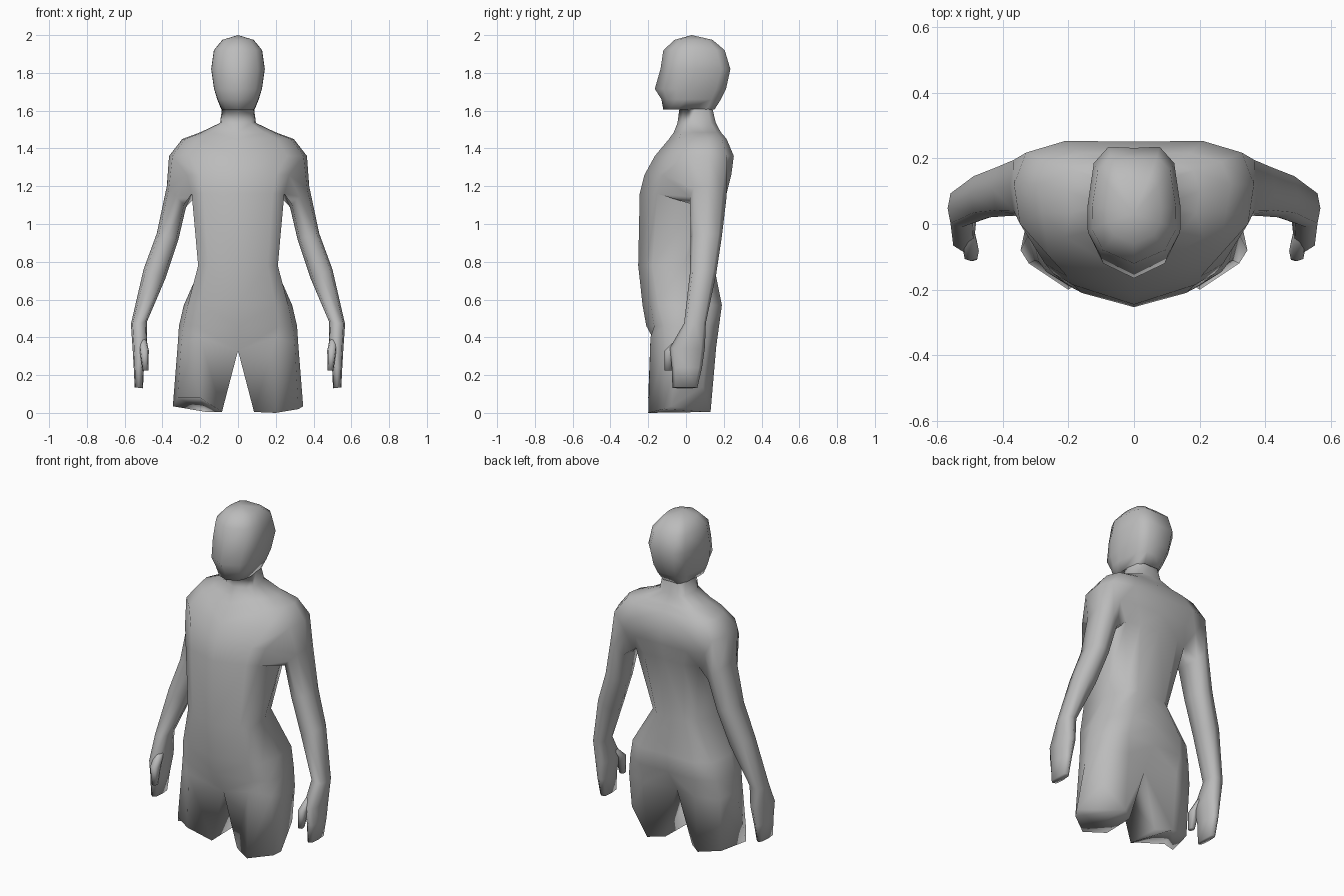
import bpy, bmesh, math
from mathutils import Matrix

if "Cube" in bpy.data.objects:
    bpy.data.objects.remove(bpy.data.objects["Cube"], do_unlink=True)

grey = bpy.data.materials.new("plain grey")
grey.use_nodes = True
GREY = (0.5, 0.5, 0.5, 1)
grey.diffuse_color = GREY
grey.node_tree.nodes["Principled BSDF"].inputs["Base Color"].default_value = GREY

# Trunk, neck and head levels:
# z, half width, front y, side y, back y, front corner fullness, back width share
LEVELS = [
    (.46, .305, -.21, -.02, .175, .5, 1.05), (.57, .28, -.23, -.02, .19, .6, 1.05),
    (.78, .222, -.253, -.02, .148, .68, .75), (1.16, .258, -.245, .09, .215, .72, .9),
    (1.26, .285, -.22, .11, .24, .7, 1.05), (1.36, .365, -.165, .12, .253, .42, 1),
    (1.45, .295, -.09, .12, .215, .4, 1), (1.485, .2, -.065, .1, .185, .4, 1),
    (1.535, .095, -.045, .06, .158, .4, 1), (1.61, .085, -.035, .05, .14, .4, 1),
    (1.605, .09, -.12, 0, .15, .4, .95), (1.66, .113, -.13, 0, .185, .4, .95),
    (1.715, .132, -.165, .02, .212, .38, .92), (1.82, .148, -.135, .05, .235, .4, .92),
    (1.92, .133, -.12, .05, .205, .4, .92), (1.975, .085, -.06, .05, .14, .4, .95)]
ARM_ROW = 5          # first of the two level gaps that open into the arm

# Thigh outlines, front inside round to back inside
HIP = [(0, -.14, .33), (.2, -.188, .4), (.3, -.11, .37), (.32, -.03, .35),
       (.305, .11, .35), (.17, .16, .35), (0, .09, .33)]
THIGH_END = [(.085, -.13, .005), (.2, -.2, 0), (.32, -.12, .02), (.345, -.08, .035),
             (.3, .09, .03), (.17, .13, .005), (.09, .07, .005)]

# Arm and hand loops: outer x, z, inner x, z, front y, back y
ARM = [(.377, 1.2, .275, 1.09, .02, .215), (.43, .95, .315, .92, .025, .19),
       (.5, .76, .385, .71, .02, .16), (.567, .47, .483, .48, -.01, .105),
       (.558, .34, .48, .35, -.085, .1), (.552, .24, .498, .24, -.075, .085),
       (.547, .135, .503, .13, -.072, .06)]
THUMB = [(.525, .41, .49, .41, -.03, .02), (.52, .33, .472, .33, -.113, -.05),
         (.505, .225, .475, .225, -.113, -.075)]


def trunk_ring(bm, z, w, front, side, back, corner, rear):
    # Half cross-section: (share of width, share of depth) from front to back
    section = [(0, -1), (.71, -.68 - .2 * corner), (.95, -corner), ((1 + rear) / 2, 0),
               (.9 * rear, .73), (.57 * rear, 1), (0, .98)]
    ring = []
    for fx, fy in section:
        y = side + fy * ((side - front) if fy < 0 else (back - side))
        ring.append(bm.verts.new((fx * w, y, z)))
    return ring


def limb_ring(bm, ox, oz, ix, iz, front, back):
    # Eight points from the outer side, round the back, to the front
    ring = []
    for i in range(8):
        a = i * math.pi / 4
        k = 1.12 if i % 2 else 1
        u, v = (1 + k * math.cos(a)) / 2, (1 + k * math.sin(a)) / 2
        ring.append(bm.verts.new((ix + (ox - ix) * u, front + (back - front) * v,
                                  iz + (oz - iz) * u)))
    return ring


def skin(bm, a, b, closed=False):
    n = len(a)
    for i in range(n if closed else n - 1):
        j = (i + 1) % n
        bm.faces.new((a[i], a[j], b[j], b[i]))


def mirror(bm):
    # Copy to the other side and weld the middle
    bmesh.ops.mirror(bm, geom=bm.verts[:] + bm.edges[:] + bm.faces[:],
                     matrix=Matrix.Identity(4), merge_dist=.0005, axis='X')
    bmesh.ops.remove_doubles(bm, verts=bm.verts[:], dist=.0005)


def finish(bm, name):
    bmesh.ops.recalc_face_normals(bm, faces=bm.faces[:])
    mesh = bpy.data.meshes.new(name)
    bm.to_mesh(mesh)
    bm.free()
    mesh.materials.append(grey)
    obj = bpy.data.objects.new(name, mesh)
    bpy.context.collection.objects.link(obj)
    bpy.ops.object.select_all(action='DESELECT')
    obj.select_set(True)
    bpy.context.view_layer.objects.active = obj
    bpy.ops.object.shade_smooth_by_angle(angle=math.radians(120))


# Body: thighs, trunk, neck and head in one skin
bm = bmesh.new()
thigh = [bm.verts.new(p) for p in THIGH_END]
hip = [bm.verts.new(p) for p in HIP]
rows = [thigh, hip] + [trunk_ring(bm, *lv) for lv in LEVELS]
skin(bm, thigh, hip, closed=True)
fan = thigh[5:] + thigh[:5]
for p, q in zip(fan[1:], fan[2:]):
    bm.faces.new((fan[0], p, q))
for r in range(1, len(rows) - 1):
    a, b = rows[r], rows[r + 1]
    if r in (ARM_ROW, ARM_ROW + 1):
        skin(bm, a[:3], b[:3])
        skin(bm, a[4:], b[4:])
    else:
        skin(bm, a, b)
crown = bm.verts.new((0, .03, 2.0))
for p, q in zip(rows[-1], rows[-1][1:]):
    bm.faces.new((p, q, crown))

# Arms grow out of the opening at the shoulder
low, mid, top = rows[ARM_ROW:ARM_ROW + 3]
bm.verts.remove(mid[3])
loop = [top[3], top[4], mid[4], low[4], low[3], low[2], mid[2], top[2]]
for spec in ARM:
    ring = limb_ring(bm, *spec)
    skin(bm, loop, ring, closed=True)
    loop = ring
bm.faces.new(loop)
mirror(bm)

# The left thigh is cut higher at the outer back, the right one at the front
for v in bm.verts:
    x, y, z = v.co
    if z < .05 and x > .25 and y > .05:
        v.co.z = .14
    elif z < .05 and x < -.15 and y < -.1:
        v.co.z = .08
finish(bm, "body")

# Thumbs
bm = bmesh.new()
loops = [limb_ring(bm, *spec) for spec in THUMB]
for a, b in zip(loops, loops[1:]):
    skin(bm, a, b, closed=True)
bm.faces.new(loops[0])
bm.faces.new(loops[-1])
mirror(bm)
finish(bm, "thumbs")
